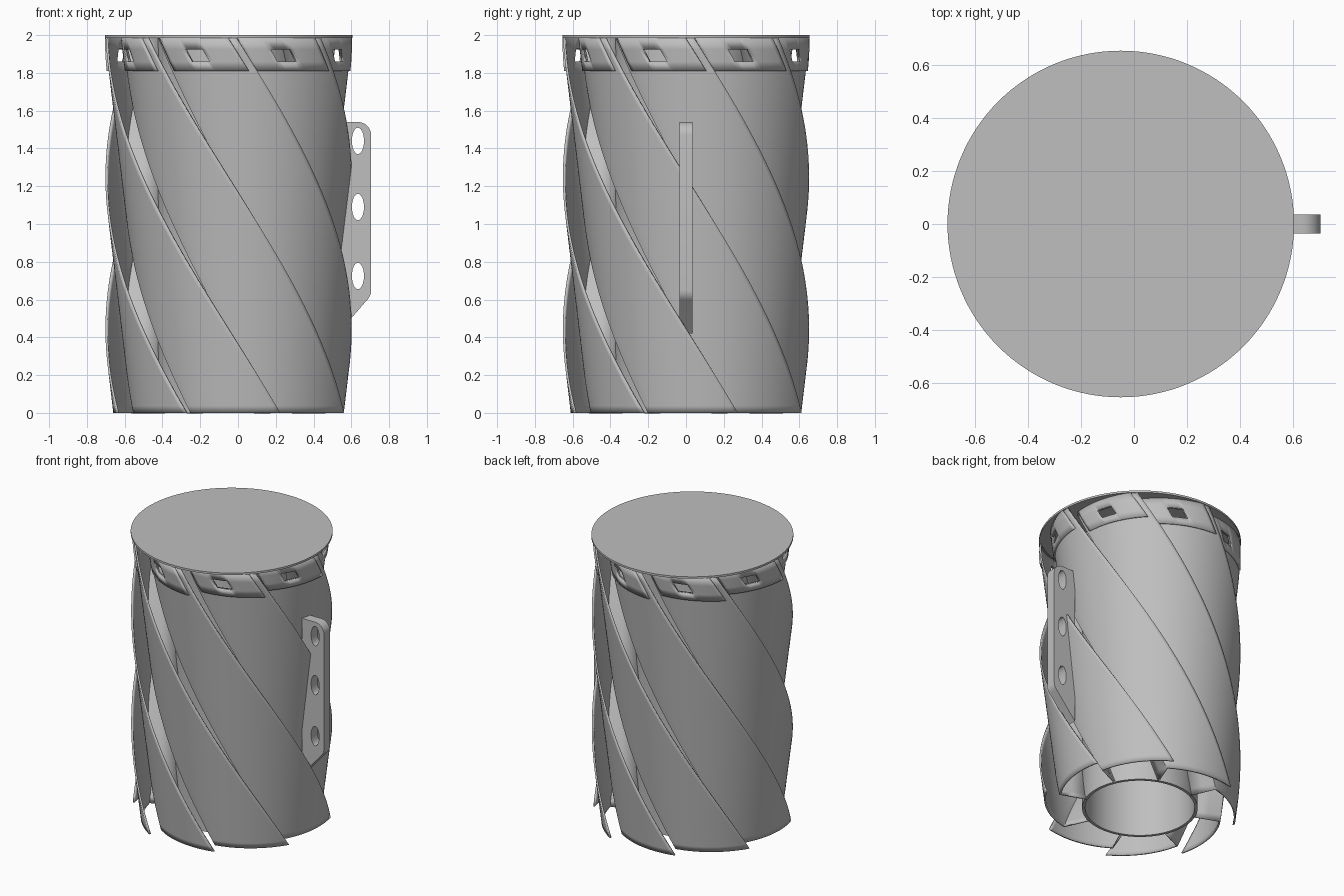
import bpy, bmesh, math

if "Cube" in bpy.data.objects:
    bpy.data.objects.remove(bpy.data.objects["Cube"])

CX = -0.05          # axis of the drum
COUNT = 8           # number of helical scoops
TWIST = 56.0        # degrees of twist per unit of height
START = 70.0        # angle of an outer lip at the base
SPAN = 46           # angular width of a scoop
TOP = 1.99

grey = bpy.data.materials.new("plain_grey")
grey.use_nodes = True
colour = (0.52, 0.52, 0.52, 1)
grey.diffuse_color = colour
grey.node_tree.nodes["Principled BSDF"].inputs["Base Color"].default_value = colour


def finish(obj):
    obj.data.materials.clear()
    obj.data.materials.append(grey)
    bpy.ops.object.select_all(action="DESELECT")
    obj.select_set(True)
    bpy.context.view_layer.objects.active = obj
    bpy.ops.object.shade_smooth_by_angle(angle=math.radians(35))


def mesh_object(name, bm):
    bmesh.ops.recalc_face_normals(bm, faces=bm.faces)
    mesh = bpy.data.meshes.new(name)
    bm.to_mesh(mesh)
    bm.free()
    obj = bpy.data.objects.new(name, mesh)
    bpy.context.collection.objects.link(obj)
    return obj


def helix_point(lip, t, r, z):
    a = math.radians(lip - TWIST * z - t)
    return (CX + r * math.sin(a), -r * math.cos(a), z)


def scoop_radius(t):
    return 0.646 - 0.1 * t / SPAN


def is_window(t, z):
    return 20 < t < 30 and 1.86 < z < 1.925


def helical_sheet(name, lip, profile, heights, thickness):
    """Twisted sheet from a (angle, radius) profile, with a window left open."""
    bm = bmesh.new()
    rows = [[bm.verts.new(helix_point(lip, t, r, z)) for t, r in profile] for z in heights]
    for j in range(len(heights) - 1):
        for i in range(len(profile) - 1):
            t = (profile[i][0] + profile[i + 1][0]) / 2
            if not is_window(t, (heights[j] + heights[j + 1]) / 2):
                bm.faces.new((rows[j][i], rows[j][i + 1], rows[j + 1][i + 1], rows[j + 1][i]))
    obj = mesh_object(name, bm)
    solid = obj.modifiers.new("thickness", "SOLIDIFY")
    solid.thickness = thickness
    solid.offset = 0
    finish(obj)


def revolve(name, outline, segments=96):
    """Closed (radius, height) outline swept round the axis."""
    bm = bmesh.new()
    rings = []
    for k in range(segments):
        a = 2 * math.pi * k / segments
        rings.append([bm.verts.new((CX + r * math.cos(a), r * math.sin(a), z)) for r, z in outline])
    for k in range(segments):
        p, q = rings[k], rings[(k + 1) % segments]
        for i in range(len(outline)):
            n = (i + 1) % len(outline)
            bm.faces.new((p[i], q[i], q[n], p[n]))
    finish(mesh_object(name, bm))


# Helical scoops: curved shell plus a radial web down to the core tube
shell = [(t, scoop_radius(t)) for t in range(0, SPAN + 1, 2)]
web = [(SPAN, 0.46), (SPAN, 0.365)]
scoop_heights = [1.81 * k / 48 for k in range(49)] + [1.86, 1.925, TOP]
collar = [(t, scoop_radius(t) + 0.01) for t in range(4, 45, 2)]
for k in range(COUNT):
    lip = START + k * 360 / COUNT
    helical_sheet(f"scoop_{k + 1}", lip, shell + web, scoop_heights, 0.012)
    helical_sheet(f"collar_plate_{k + 1}", lip, collar, [1.81, 1.86, 1.925, TOP], 0.014)

# Core tube and top lid
revolve("core_tube", [(0.355, 0), (0.375, 0), (0.375, TOP), (0.355, TOP)])
bm = bmesh.new()
bmesh.ops.create_cone(bm, cap_ends=True, segments=128, radius1=0.655, radius2=0.655, depth=0.014)
bmesh.ops.translate(bm, verts=bm.verts, vec=(CX, 0, 1.993))
finish(mesh_object("top_lid", bm))


# Mounting bracket: flat plate with rounded corners and three oval holes
def arc(cx, cz, rx, rz, a0, a1, steps):
    return [(cx + rx * math.cos(math.radians(a0 + (a1 - a0) * k / steps)),
             cz + rz * math.sin(math.radians(a0 + (a1 - a0) * k / steps))) for k in range(steps + 1)]


outline = [(0.53, 1.54), (0.53, 0.42)]
outline += arc(0.63, 0.65, 0.075, 0.075, -48, 0, 6) + arc(0.635, 1.47, 0.07, 0.07, 0, 90, 8)
holes = [arc(0.635, z, 0.032, 0.07, 0, 345, 23) for z in (0.725, 1.09, 1.44)]
curve = bpy.data.curves.new("mounting_bracket", "CURVE")
curve.dimensions = "2D"
curve.fill_mode = "BOTH"
curve.extrude = 0.035
for points in [outline] + holes:
    spline = curve.splines.new("POLY")
    spline.points.add(len(points) - 1)
    for p, (x, z) in zip(spline.points, points):
        p.co = (x, z, 0, 1)
    spline.use_cyclic_u = True
bracket = bpy.data.objects.new("mounting_bracket", curve)
bracket.rotation_euler = (math.pi / 2, 0, 0)
bpy.context.collection.objects.link(bracket)
bpy.ops.object.select_all(action="DESELECT")
bracket.select_set(True)
bpy.context.view_layer.objects.active = bracket
bpy.ops.object.convert(target="MESH")
finish(bpy.context.view_layer.objects.active)
